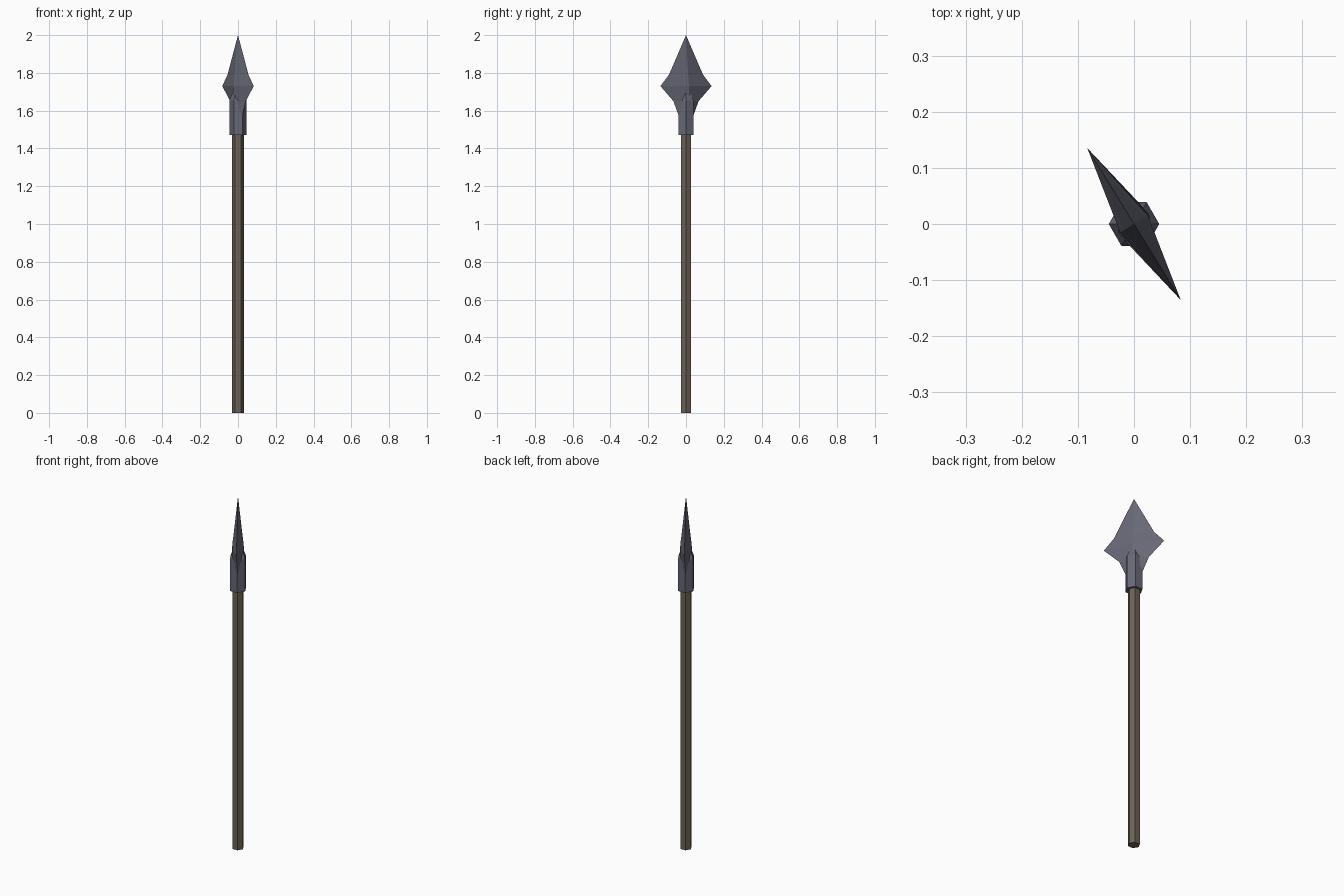
import bpy, bmesh, math
from mathutils import Matrix

if "Cube" in bpy.data.objects:
    bpy.data.objects.remove(bpy.data.objects["Cube"])


def material(name, rgb):
    m = bpy.data.materials.new(name)
    m.diffuse_color = (*rgb, 1)
    m.use_nodes = True
    m.node_tree.nodes["Principled BSDF"].inputs["Base Color"].default_value = m.diffuse_color
    return m


steel = material("dark steel", (0.135, 0.14, 0.18))
wood = material("grey brown wood", (0.15, 0.12, 0.095))


def loft(name, sides, levels, mat, turn=0.0):
    """Stack of regular rings; levels are (z, half width, half depth), zero width = point."""
    bm = bmesh.new()
    rings = []
    for z, w, d in levels:
        if w == 0:
            rings.append([bm.verts.new((0, 0, z))])
        else:
            angles = [2 * math.pi * i / sides for i in range(sides)]
            rings.append([bm.verts.new((w * math.cos(a), d * math.sin(a), z)) for a in angles])
    for low, high in zip(rings, rings[1:]):
        for i in range(sides):
            j = (i + 1) % sides
            top = [high[0]] if len(high) == 1 else [high[j], high[i]]
            bm.faces.new([low[i], low[j]] + top)
    for ring in (rings[0], rings[-1]):
        if len(ring) > 1:
            bm.faces.new(ring)
    bmesh.ops.rotate(bm, verts=bm.verts, cent=(0, 0, 0), matrix=Matrix.Rotation(turn, 3, 'Z'))
    bmesh.ops.recalc_face_normals(bm, faces=bm.faces)
    mesh = bpy.data.meshes.new(name)
    bm.to_mesh(mesh)
    bm.free()
    mesh.materials.append(mat)
    ob = bpy.data.objects.new(name, mesh)
    bpy.context.collection.objects.link(ob)
    return ob


# Six-sided wooden pole
loft("shaft", 6, [(0, 0.031, 0.031), (1.49, 0.031, 0.031)], wood)

# Metal sleeve, tapering in where it meets the blade
loft("socket", 6, [(1.47, 0.045, 0.045), (1.655, 0.045, 0.045), (1.70, 0.027, 0.027)], steel)

# Diamond-section blade with flared barbs
loft("blade", 4, [(1.56, 0.040, 0.028), (1.65, 0.078, 0.033), (1.73, 0.159, 0.029),
                  (1.79, 0.106, 0.022), (2.0, 0, 0)], steel, math.radians(-58.4))
